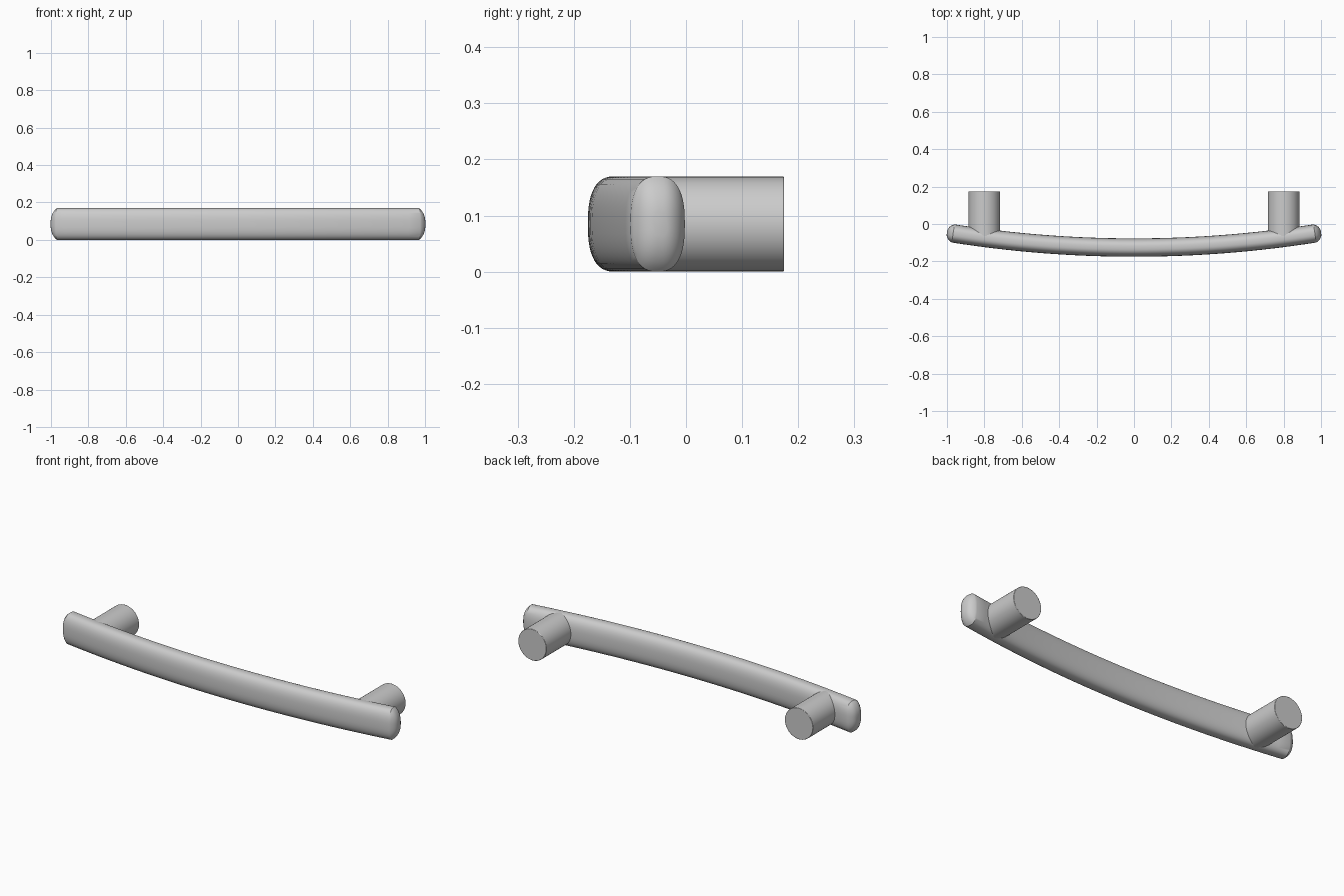
import bpy, bmesh, math
from mathutils import Vector

if "Cube" in bpy.data.objects:
    bpy.data.objects.remove(bpy.data.objects["Cube"])

HALF_H = 0.085      # half height of bar
HALF_D = 0.049      # half depth of bar
RADIUS = 6.23       # bow radius of the bar
MID_Y = -0.126      # bar centre line at x = 0
SIDES = 48


def smooth(obj, angle=30):
    bpy.ops.object.select_all(action='DESELECT')
    obj.select_set(True)
    bpy.context.view_layer.objects.active = obj
    bpy.ops.object.shade_smooth_by_angle(angle=math.radians(angle))


def add_object(name, bm):
    bmesh.ops.recalc_face_normals(bm, faces=bm.faces)
    mesh = bpy.data.meshes.new(name)
    bm.to_mesh(mesh)
    bm.free()
    obj = bpy.data.objects.new(name, mesh)
    bpy.context.collection.objects.link(obj)
    smooth(obj)
    return obj


def section(bm, angle, inset):
    """Rounded cross-section square to the bow, shrunk evenly by inset (0..1)."""
    out = Vector((math.sin(angle), -math.cos(angle), 0))
    centre = Vector((0, MID_Y + RADIUS, HALF_H)) + out * RADIUS
    ring = []
    for i in range(SIDES):
        a = 2 * math.pi * i / SIDES
        c, s = math.cos(a), math.sin(a)
        d = math.copysign(abs(c) ** 0.78, c) * HALF_D * inset
        h = math.copysign(abs(s) ** 0.78, s) * HALF_H * inset
        ring.append(bm.verts.new(centre + out * d + Vector((0, 0, h))))
    return ring


# Bowed grip bar with domed ends
body_end = math.asin(0.967 / RADIUS)
tip = math.asin(1.0 / RADIUS)
dome = [(0.25, 0.92), (0.5, 0.8), (0.72, 0.66), (0.9, 0.47), (1.0, 0.26)]
caps = [(body_end + (tip - body_end) * t, k) for t, k in dome]
stations = [(-a, k) for a, k in reversed(caps)]
stations += [(body_end * (i / 16 - 1), 1.0) for i in range(33)]
stations += caps

bm = bmesh.new()
rings = [section(bm, a, k) for a, k in stations]
for r0, r1 in zip(rings, rings[1:]):
    for i in range(SIDES):
        j = (i + 1) % SIDES
        bm.faces.new((r0[i], r0[j], r1[j], r1[i]))
bm.faces.new(rings[0])
bm.faces.new(rings[-1])
add_object("grip_bar", bm)

# Round mounting posts, running from inside the bar to the back
for side, x in (("left", -0.8), ("right", 0.8)):
    y0, y1 = -0.072, 0.175
    bpy.ops.mesh.primitive_cylinder_add(
        vertices=48, radius=0.0845, depth=y1 - y0,
        location=(x, (y0 + y1) / 2, HALF_H), rotation=(math.pi / 2, 0, 0))
    post = bpy.context.object
    post.name = side + "_post"
    smooth(post)
    bevel = post.modifiers.new("edge_softening", 'BEVEL')
    bevel.width = 0.002
    bevel.segments = 2
    bevel.limit_method = 'ANGLE'
